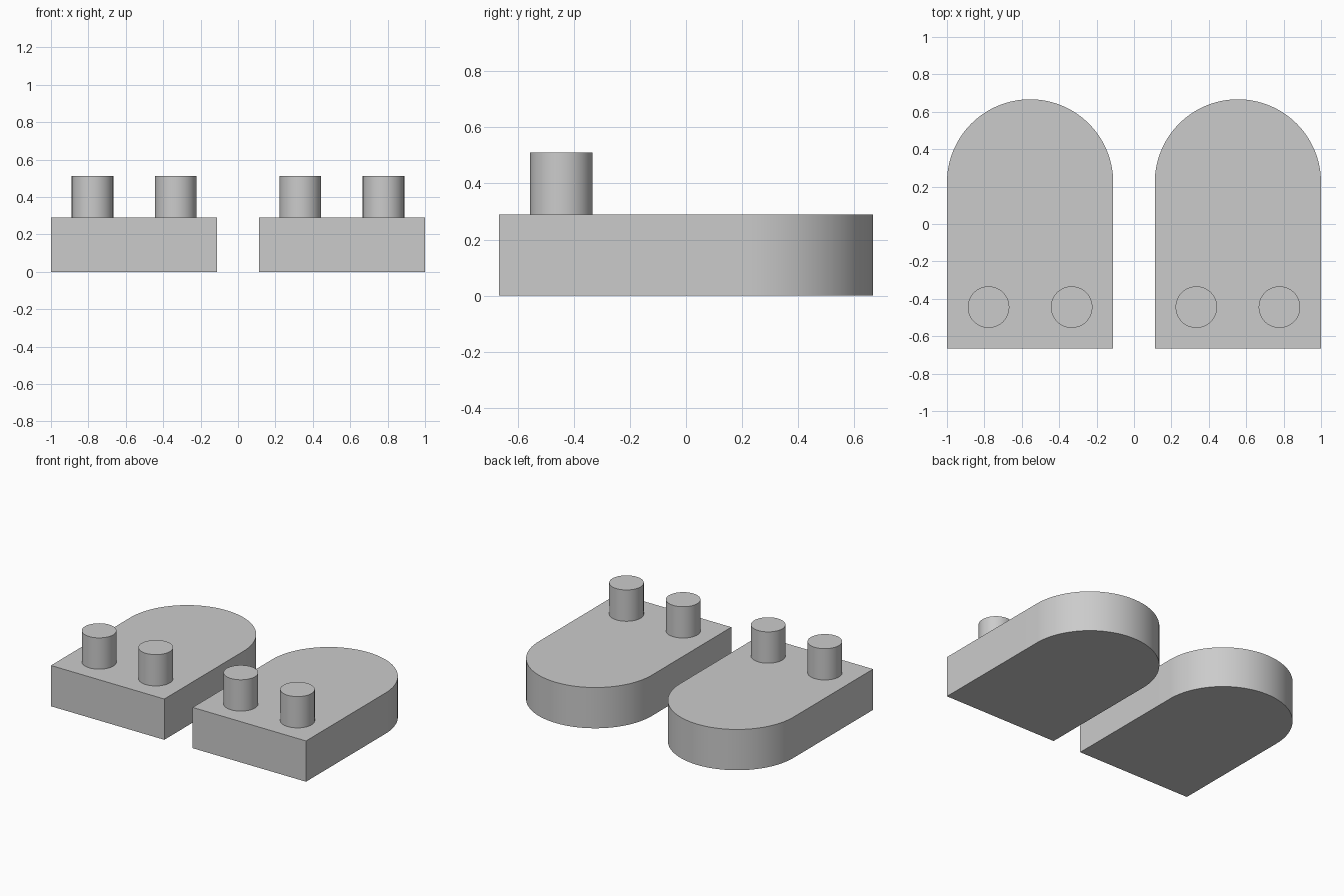
import bpy, bmesh
from math import pi, sin, cos, radians

if "Cube" in bpy.data.objects:
    bpy.data.objects.remove(bpy.data.objects["Cube"])

U = 1 / 9            # layout module
BASE_H = 0.289
PEG_H = 0.222
SEGMENTS = 64


def extrude_profile(name, points, z0, height):
    """Extrude a closed counter-clockwise outline upward into a solid."""
    bm = bmesh.new()
    face = bm.faces.new([bm.verts.new((x, y, z0)) for x, y in points])
    top = bmesh.ops.extrude_face_region(bm, geom=[face], use_keep_orig=True)["geom"]
    verts = [g for g in top if isinstance(g, bmesh.types.BMVert)]
    bmesh.ops.translate(bm, verts=verts, vec=(0, 0, height))
    bmesh.ops.recalc_face_normals(bm, faces=bm.faces)
    mesh = bpy.data.meshes.new(name)
    bm.to_mesh(mesh)
    bm.free()
    obj = bpy.data.objects.new(name, mesh)
    bpy.context.collection.objects.link(obj)
    bpy.ops.object.select_all(action="DESELECT")
    obj.select_set(True)
    bpy.context.view_layer.objects.active = obj
    bpy.ops.object.shade_smooth_by_angle(angle=radians(30))
    return obj


def arc(cx, cy, r, sweep, count):
    return [(cx + r * cos(sweep * i / SEGMENTS), cy + r * sin(sweep * i / SEGMENTS))
            for i in range(count)]


for side, cx in (("left", -5 * U), ("right", 5 * U)):
    # Slab: square front, semicircular back
    r = 4 * U
    outline = [(cx - r, -6 * U), (cx + r, -6 * U)] + arc(cx, 2 * U, r, pi, SEGMENTS + 1)
    extrude_profile(f"{side}_base", outline, 0, BASE_H)

    # Two upright pegs near the square end
    for where, dx in (("left", -2 * U), ("right", 2 * U)):
        circle = arc(cx + dx, -4 * U, U, 2 * pi, SEGMENTS)
        extrude_profile(f"{side}_base_{where}_peg", circle, BASE_H, PEG_H)
